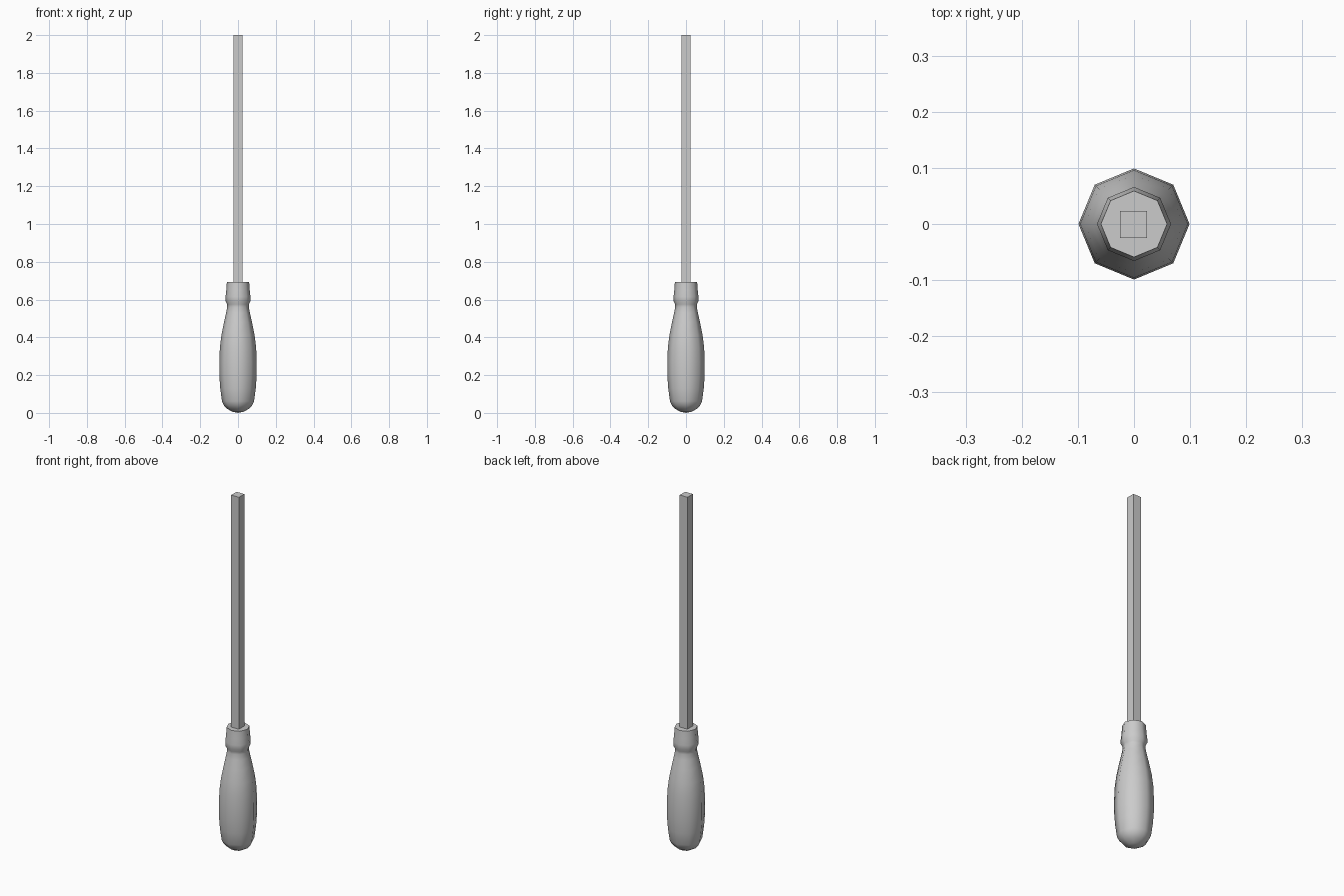
import bpy, bmesh, math

if "Cube" in bpy.data.objects:
    bpy.data.objects.remove(bpy.data.objects["Cube"])

SIDES = 8


def make_object(name, bm):
    bmesh.ops.recalc_face_normals(bm, faces=bm.faces)
    mesh = bpy.data.meshes.new(name)
    bm.to_mesh(mesh)
    bm.free()
    obj = bpy.data.objects.new(name, mesh)
    bpy.context.collection.objects.link(obj)
    bpy.context.view_layer.objects.active = obj
    obj.select_set(True)
    return obj


# Handle: eight-sided turned profile (radius, height)
profile = [(0.0, 0.0), (0.03, 0.006), (0.058, 0.022), (0.075, 0.04),
           (0.085, 0.062), (0.094, 0.13), (0.099, 0.2), (0.099, 0.27),
           (0.096, 0.345), (0.088, 0.41), (0.074, 0.48), (0.063, 0.53),
           (0.057, 0.56), (0.058, 0.575), (0.066, 0.592), (0.066, 0.615),
           (0.062, 0.65), (0.059, 0.693), (0.0, 0.693)]
bm = bmesh.new()
verts = [bm.verts.new((r, 0, z)) for r, z in profile]
edges = [bm.edges.new(pair) for pair in zip(verts, verts[1:])]
bmesh.ops.spin(bm, geom=verts + edges, cent=(0, 0, 0), axis=(0, 0, 1),
               angle=math.tau, steps=SIDES, use_duplicate=False)
bmesh.ops.remove_doubles(bm, verts=bm.verts, dist=0.0005)
make_object("handle", bm)
bpy.ops.object.shade_smooth_by_angle(angle=math.radians(50))
bpy.ops.object.select_all(action='DESELECT')

# Shaft: plain square bar seated in the collar
bottom, top, width = 0.66, 2.0, 0.048
bm = bmesh.new()
bmesh.ops.create_cube(bm, size=1)
bmesh.ops.scale(bm, vec=(width, width, top - bottom), verts=bm.verts)
bmesh.ops.translate(bm, vec=(-0.001, -0.001, (top + bottom) / 2), verts=bm.verts)
make_object("shaft", bm)
